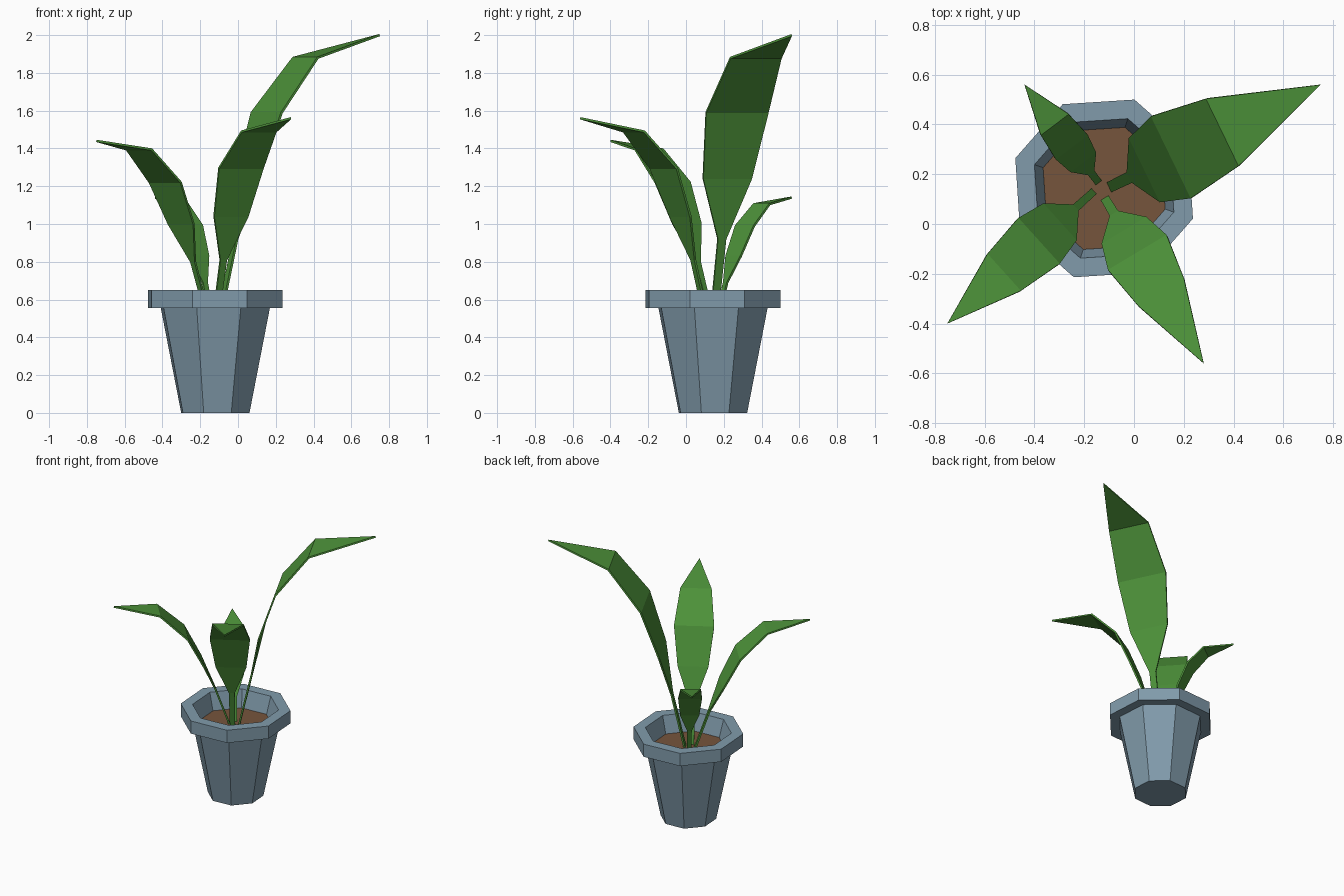
import bpy, math
from mathutils import Vector

if "Cube" in bpy.data.objects:
    bpy.data.objects.remove(bpy.data.objects["Cube"])

SIDES = 8
CENTRE = Vector((-0.12, 0.143, 0))
TURN = math.radians(26.2)
SOIL_Z = 0.525


def material(name, rgb):
    m = bpy.data.materials.new(name)
    m.diffuse_color = (*rgb, 1)
    m.use_nodes = True
    m.node_tree.nodes["Principled BSDF"].inputs["Base Color"].default_value = m.diffuse_color
    return m


pot_blue = material("slate blue", (0.22, 0.33, 0.41))
soil_brown = material("soil brown", (0.18, 0.09, 0.045))
leaf_green = material("leaf green", (0.075, 0.29, 0.042))


def add_object(name, verts, faces, mat):
    me = bpy.data.meshes.new(name)
    me.from_pydata(verts, [], faces)
    me.materials.append(mat)
    ob = bpy.data.objects.new(name, me)
    bpy.context.collection.objects.link(ob)
    return ob


def lathe(name, profile, mat):
    """Octagonal turning of (radius, z) points, capped at both ends."""
    verts = []
    for r, z in profile:
        for i in range(SIDES):
            a = TURN + i * math.tau / SIDES
            verts.append(CENTRE + Vector((r * math.cos(a), r * math.sin(a), z)))
    faces = []
    for k in range(len(profile) - 1):
        for i in range(SIDES):
            j = (i + 1) % SIDES
            a, b = k * SIDES, (k + 1) * SIDES
            faces.append((a + i, a + j, b + j, b + i))
    last = (len(profile) - 1) * SIDES
    faces.append(tuple(reversed(range(SIDES))))
    faces.append(tuple(range(last, last + SIDES)))
    return add_object(name, verts, faces, mat)


def leaf(name, base, tip, rings, tip_z):
    """Flat arching blade; rings are (distance out, height, half width)."""
    b, t = Vector((*base, 0)), Vector((*tip, 0))
    out = (t - b).normalized()
    side = Vector((-out.y, out.x, 0))
    verts = []
    for d, z, w in rings:
        c = b + out * d + Vector((0, 0, z))
        verts += [c - side * w, c + side * w]
    verts.append(t + Vector((0, 0, tip_z)))
    n = len(rings)
    faces = [(2 * i, 2 * i + 2, 2 * i + 3, 2 * i + 1) for i in range(n - 1)]
    faces.append((2 * n - 2, 2 * n, 2 * n - 1))
    ob = add_object(name, verts, faces, leaf_green)
    sol = ob.modifiers.new("thickness", 'SOLIDIFY')
    sol.thickness = 0.012
    sol.offset = 0
    return ob


# Pot: tapered body, overhanging rim, inner wall down to below the soil
lathe("pot", [(0.191, 0), (0.305, 0.555), (0.377, 0.555), (0.377, 0.65),
              (0.296, 0.65), (0.258, SOIL_Z - 0.01)], pot_blue)

# Soil
lathe("soil", [(0.255, SOIL_Z - 0.008), (0.259, SOIL_Z)], soil_brown)

# Leaves, tallest to shortest
leaf("leaf_back_right", (-0.095, 0.15), (0.75, 0.56),
     [(0, SOIL_Z, 0.022), (0.09, 0.92, 0.024), (0.157, 1.24, 0.143),
      (0.275, 1.59, 0.183), (0.503, 1.88, 0.15)], 2.0)
leaf("leaf_front_right", (-0.115, 0.10), (0.28, -0.56),
     [(0, SOIL_Z, 0.018), (0.072, 0.81, 0.02), (0.151, 1.04, 0.105),
      (0.254, 1.295, 0.137), (0.438, 1.49, 0.107)], 1.56)
leaf("leaf_front_left", (-0.165, 0.128), (-0.75, -0.40),
     [(0, SOIL_Z, 0.015), (0.098, 0.80, 0.017), (0.183, 1.0, 0.1),
      (0.296, 1.22, 0.124), (0.483, 1.395, 0.1)], 1.44)
leaf("leaf_back_left", (-0.145, 0.17), (-0.44, 0.56),
     [(0, SOIL_Z, 0.015), (0.05, 0.69, 0.016), (0.103, 0.83, 0.065),
      (0.178, 0.99, 0.081), (0.29, 1.105, 0.07)], 1.14)
